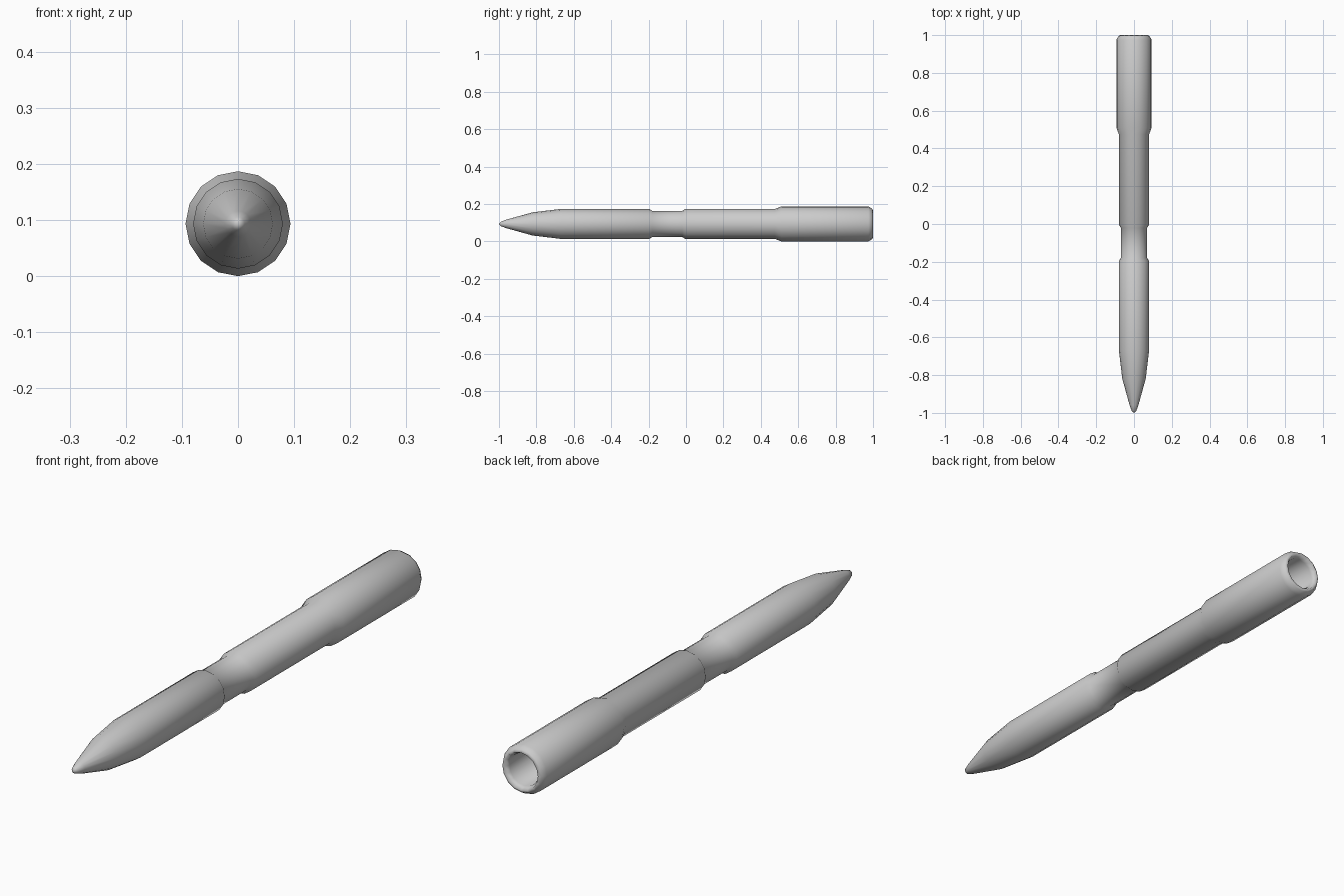
import bpy, bmesh, math

SIDES = 16
RADIUS = 0.0935

cube = bpy.data.objects.get("Cube")
if cube:
    bpy.data.objects.remove(cube, do_unlink=True)


def make_material(name, colour):
    mat = bpy.data.materials.new(name)
    mat.use_nodes = True
    mat.diffuse_color = colour
    mat.node_tree.nodes["Principled BSDF"].inputs["Base Color"].default_value = colour
    return mat


def lathe(name, profile, mat):
    """Turn (y, radius) points around the lengthwise axis; zero radius makes a pole."""
    bm = bmesh.new()
    rings = []
    for y, r in profile:
        if r == 0:
            rings.append([bm.verts.new((0, y, RADIUS))] * SIDES)
            continue
        angles = [math.tau * i / SIDES for i in range(SIDES)]
        rings.append([bm.verts.new((r * math.sin(a), y, RADIUS + r * math.cos(a)))
                      for a in angles])
    for a, b in zip(rings, rings[1:]):
        for i in range(SIDES):
            j = (i + 1) % SIDES
            corners = list(dict.fromkeys((a[i], a[j], b[j], b[i])))
            bm.faces.new(corners)
    bmesh.ops.recalc_face_normals(bm, faces=bm.faces)
    mesh = bpy.data.meshes.new(name)
    bm.to_mesh(mesh)
    bm.free()
    mesh.materials.append(mat)
    obj = bpy.data.objects.new(name, mesh)
    bpy.context.collection.objects.link(obj)
    mesh.shade_smooth()
    return obj


grey = make_material("light grey", (0.6, 0.6, 0.6, 1))

# Pointed nose, front body, grooved neck, rear body, thick sleeve and hollow end
profile = [
    (-1, 0), (-0.99, 0.012), (-0.96, 0.023), (-0.82, 0.062), (-0.67, 0.08),
    (-0.195, 0.08), (-0.18, 0.07),
    (-0.02, 0.07), (-0.005, 0.08),
    (0.475, 0.08), (0.51, RADIUS),
    (0.975, RADIUS), (0.995, 0.082), (1, 0.072),
    (0.98, 0.062), (0.5, 0.062), (0.5, 0),
]
lathe("pointed_shaft", profile, grey)
